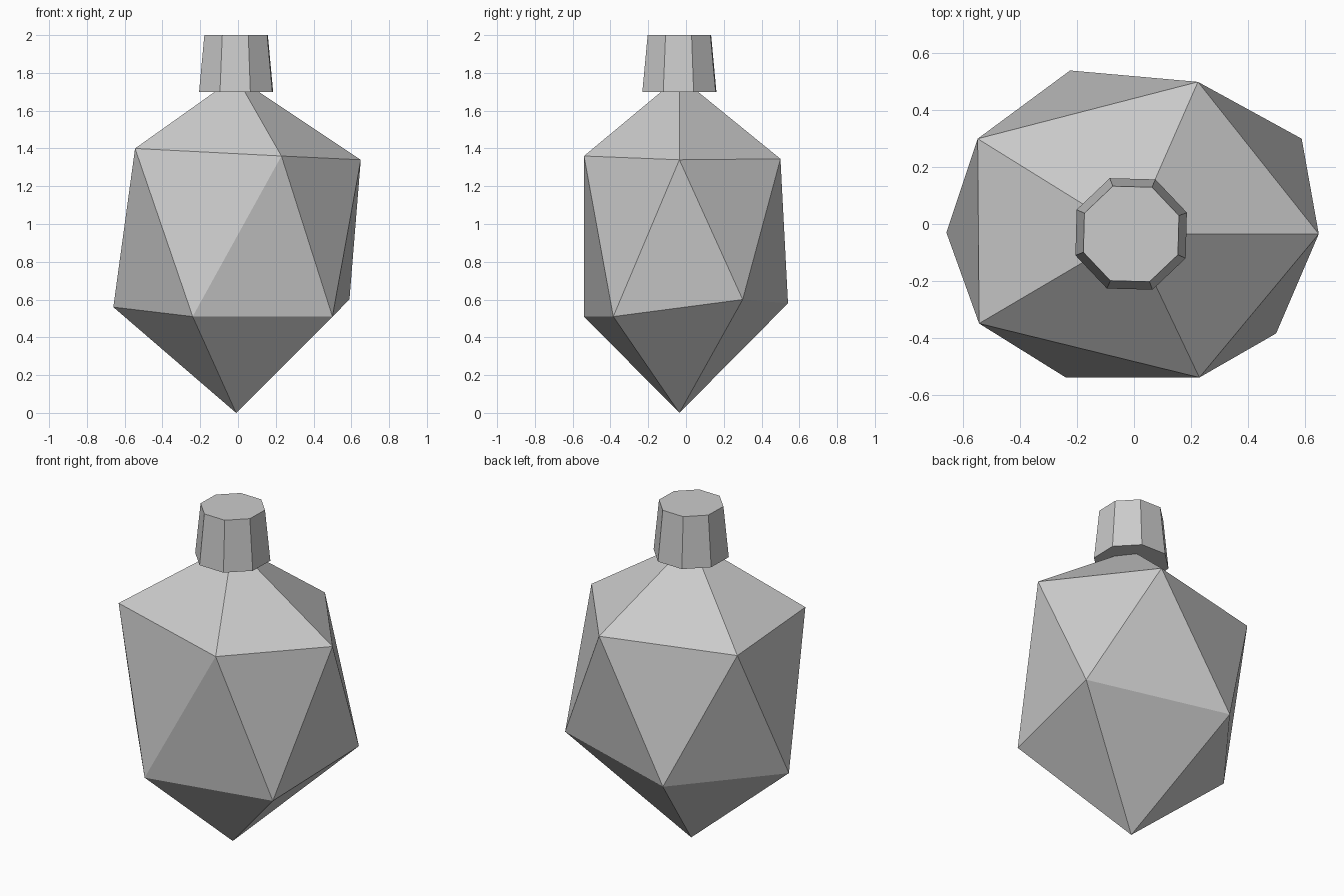
import bpy, bmesh, math
from mathutils import Matrix

cube = bpy.data.objects.get("Cube")
if cube:
    bpy.data.objects.remove(cube, do_unlink=True)

# One plain grey for the whole model
grey = bpy.data.materials.new("stone_grey")
grey.use_nodes = True
colour = (0.6, 0.6, 0.6, 1)
grey.diffuse_color = colour
bsdf = grey.node_tree.nodes["Principled BSDF"]
bsdf.inputs["Base Color"].default_value = colour
bsdf.inputs["Roughness"].default_value = 0.8

AXIS = (-0.01, -0.035)


def add_object(name, bm):
    bmesh.ops.recalc_face_normals(bm, faces=bm.faces)
    mesh = bpy.data.meshes.new(name)
    bm.to_mesh(mesh)
    bm.free()
    mesh.materials.append(grey)
    obj = bpy.data.objects.new(name, mesh)
    bpy.context.collection.objects.link(obj)
    return obj


# Faceted body: two staggered five-point rings between two tips
upper_ring = [(0.65, -0.035, 1.34), (0.225, 0.5, 1.345), (-0.55, 0.3, 1.36),
              (-0.545, -0.35, 1.4), (0.23, -0.54, 1.36)]
lower_ring = [(0.59, 0.3, 0.6), (-0.225, 0.54, 0.58), (-0.66, -0.03, 0.56),
              (-0.24, -0.54, 0.51), (0.5, -0.385, 0.51)]
bm = bmesh.new()
upper = [bm.verts.new(p) for p in upper_ring]
lower = [bm.verts.new(p) for p in lower_ring]
top_tip = bm.verts.new((*AXIS, 1.78))
bottom_tip = bm.verts.new((*AXIS, 0))
for i in range(5):
    j = (i + 1) % 5
    bm.faces.new((upper[i], upper[j], top_tip))
    bm.faces.new((upper[i], lower[i], upper[j]))
    bm.faces.new((lower[i], lower[j], upper[j]))
    bm.faces.new((lower[j], lower[i], bottom_tip))
add_object("faceted_body", bm)

# Tapered eight-sided cap on the upper tip
bm = bmesh.new()
turn = Matrix.Rotation(math.radians(22.5 - 1.5), 4, "Z")
bmesh.ops.create_cone(bm, cap_ends=True, segments=8, radius1=0.21, radius2=0.18,
                      depth=0.3, matrix=Matrix.Translation((*AXIS, 1.85)) @ turn)
add_object("neck_cap", bm)
